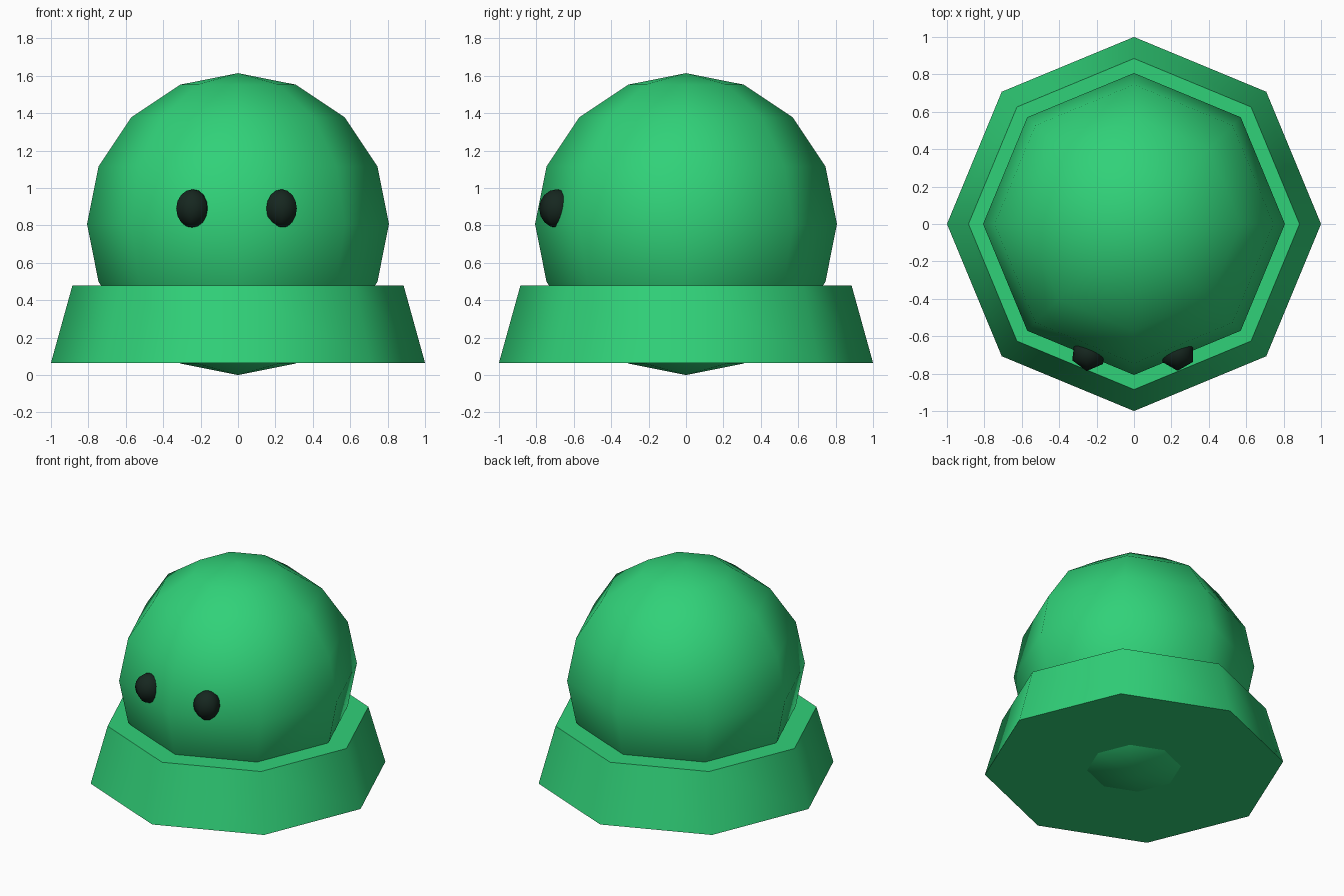
import bpy
from math import radians

if "Cube" in bpy.data.objects:
    bpy.data.objects.remove(bpy.data.objects["Cube"])


def material(name, rgb):
    m = bpy.data.materials.new(name)
    m.diffuse_color = (*rgb, 1)
    m.use_nodes = True
    m.node_tree.nodes["Principled BSDF"].inputs["Base Color"].default_value = m.diffuse_color
    return m


green = material("green", (0.03, 0.64, 0.19))
dark = material("dark", (0.008, 0.02, 0.014))


def finish(name, mat):
    """Name the new object, colour it and smooth all but its hard rims."""
    ob = bpy.context.object
    ob.name = name
    ob.data.materials.append(mat)
    bpy.ops.object.shade_smooth_by_angle(angle=radians(62))
    return ob


# Flared eight-sided base
bpy.ops.mesh.primitive_cone_add(vertices=8, radius1=1.0, radius2=0.885,
                                depth=0.415, location=(0, 0, 0.2725))
finish("base", green)

# Round body, its bottom tip poking through the base
bpy.ops.mesh.primitive_uv_sphere_add(segments=8, ring_count=8, radius=0.807,
                                     location=(0, 0, 0.807))
finish("body", green)


# Small oval eyes sunk into the body, each turned a little differently
def eye(name, x, radius, turn):
    bpy.ops.mesh.primitive_uv_sphere_add(segments=6, ring_count=8, radius=1,
                                         location=(x, -0.691, 0.89),
                                         rotation=(0, 0, radians(turn)))
    bpy.context.object.scale = (radius, radius, 0.103)
    finish(name, dark)


eye("left_eye", -0.242, 0.096, -7)
eye("right_eye", 0.233, 0.094, 0)
